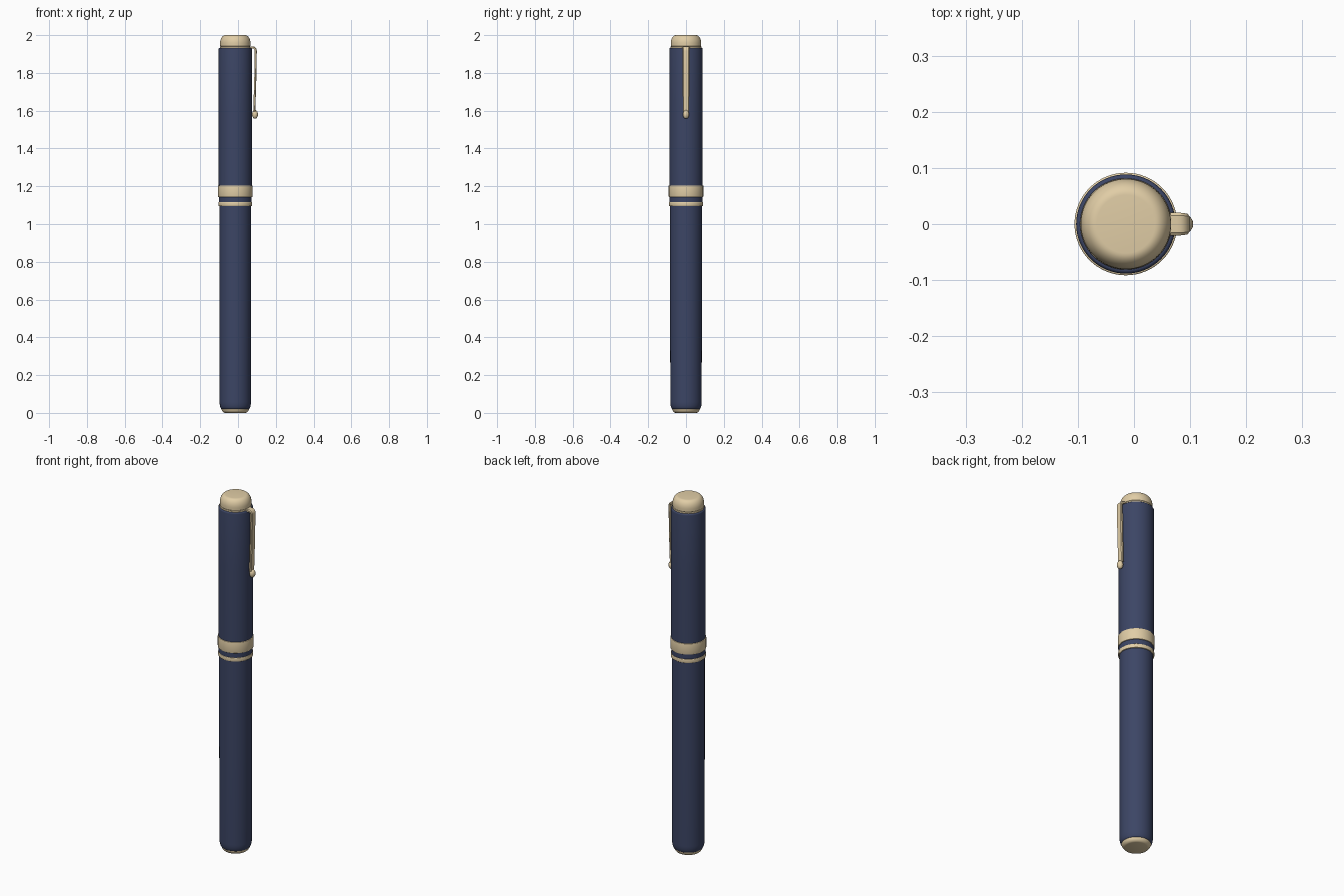
import bpy, bmesh, math
from mathutils import Vector

if "Cube" in bpy.data.objects:
    bpy.data.objects.remove(bpy.data.objects["Cube"])

CX = -0.0145  # pen axis

def material(name, rgb):
    m = bpy.data.materials.new(name)
    m.diffuse_color = (*rgb, 1)
    m.use_nodes = True
    m.node_tree.nodes["Principled BSDF"].inputs["Base Color"].default_value = m.diffuse_color
    return m

navy = material("navy_lacquer", (0.045, 0.06, 0.13))
gold = material("pale_gold", (0.75, 0.61, 0.38))

def finish(name, bm, mat):
    bmesh.ops.recalc_face_normals(bm, faces=bm.faces)
    me = bpy.data.meshes.new(name)
    bm.to_mesh(me)
    bm.free()
    ob = bpy.data.objects.new(name, me)
    bpy.context.collection.objects.link(ob)
    me.materials.append(mat)
    bpy.ops.object.select_all(action='DESELECT')
    ob.select_set(True)
    bpy.context.view_layer.objects.active = ob
    bpy.ops.object.shade_smooth_by_angle(angle=math.radians(35))
    return ob

def lathe(name, profile, mat, center=(CX, 0), n=64):
    """Capped solid of revolution from (radius, z) points."""
    bm = bmesh.new()
    rings = [[bm.verts.new((center[0] + r * math.cos(2 * math.pi * i / n),
                            center[1] + r * math.sin(2 * math.pi * i / n), z))
              for i in range(n)] for r, z in profile]
    for a, b in zip(rings, rings[1:]):
        for i in range(n):
            j = (i + 1) % n
            bm.faces.new((a[i], a[j], b[j], b[i]))
    bm.faces.new(rings[0])
    bm.faces.new(rings[-1])
    return finish(name, bm, mat)

def arc(r0, z0, rx, rz, a0, a1, n=8):
    """Elliptical corner points for a profile."""
    return [(r0 + rx * math.cos(math.radians(a0 + (a1 - a0) * i / n)),
             z0 + rz * math.sin(math.radians(a0 + (a1 - a0) * i / n))) for i in range(n + 1)]

def band(name, r, z0, z1, mat, b=0.003):
    return lathe(name, arc(r - b, z0 + b, b, b, -90, 0, 3) + arc(r - b, z1 - b, b, b, 0, 90, 3), mat)

# Lower body
lathe("barrel", [(0.071, 0.02)] + arc(0.071, 0.06, 0.012, 0.04, -80, 0) + [(0.084, 0.6), (0.084, 1.12)], navy)
lathe("barrel_end_cap", [(0.055, 0.0), (0.062, 0.002), (0.068, 0.008), (0.073, 0.017), (0.073, 0.026)], gold)

# Cap and its trim bands
lathe("cap", [(0.087, 1.10), (0.088, 1.3), (0.0885, 1.6)] + arc(0.0825, 1.925, 0.006, 0.008, 0, 90, 4), navy)
band("wide_band", 0.0915, 1.143, 1.205, gold)
band("narrow_band", 0.0895, 1.095, 1.117, gold)

# Domed top and the clip ring below it
band("clip_ring", 0.0815, 1.928, 1.941, gold, 0.002)
lathe("cap_finial", [(0.076, 1.939), (0.0805, 1.943), (0.0805, 1.955)]
      + arc(0.052, 1.957, 0.0285, 0.043, 5, 90, 10), gold)

# Clip: bent strip swept along an x-z path
path = [(0.05, 1.935), (0.076, 1.935)] + arc(0.078, 1.917, 0.016, 0.018, 75, 0, 6) + [(0.091, 1.75), (0.086, 1.595)]
bm = bmesh.new()
rings = []
for i, (x, z) in enumerate(path):
    p, q = path[max(i - 1, 0)], path[min(i + 1, len(path) - 1)]
    t = Vector((q[0] - p[0], 0, q[1] - p[1])).normalized()
    nrm = Vector((-t.z, 0, t.x))
    w = 0.021 - 0.004 * i / (len(path) - 1)
    h = 0.0055
    section = [(-w, -h), (w, -h), (w, h * 0.3), (w * 0.75, h), (-w * 0.75, h), (-w, h * 0.3)]
    rings.append([bm.verts.new(Vector((x, y, z)) + nrm * d) for y, d in section])
for a, b in zip(rings, rings[1:]):
    for i in range(6):
        j = (i + 1) % 6
        bm.faces.new((a[i], a[j], b[j], b[i]))
bm.faces.new(rings[0])
bm.faces.new(rings[-1])
finish("clip", bm, gold)

# Rounded clip tip
bm = bmesh.new()
bmesh.ops.create_uvsphere(bm, u_segments=24, v_segments=12, radius=1)
for v in bm.verts:
    v.co = Vector((0.090 + v.co.x * 0.0155, v.co.y * 0.0165, 1.580 + v.co.z * 0.023))
finish("clip_tip", bm, gold)
